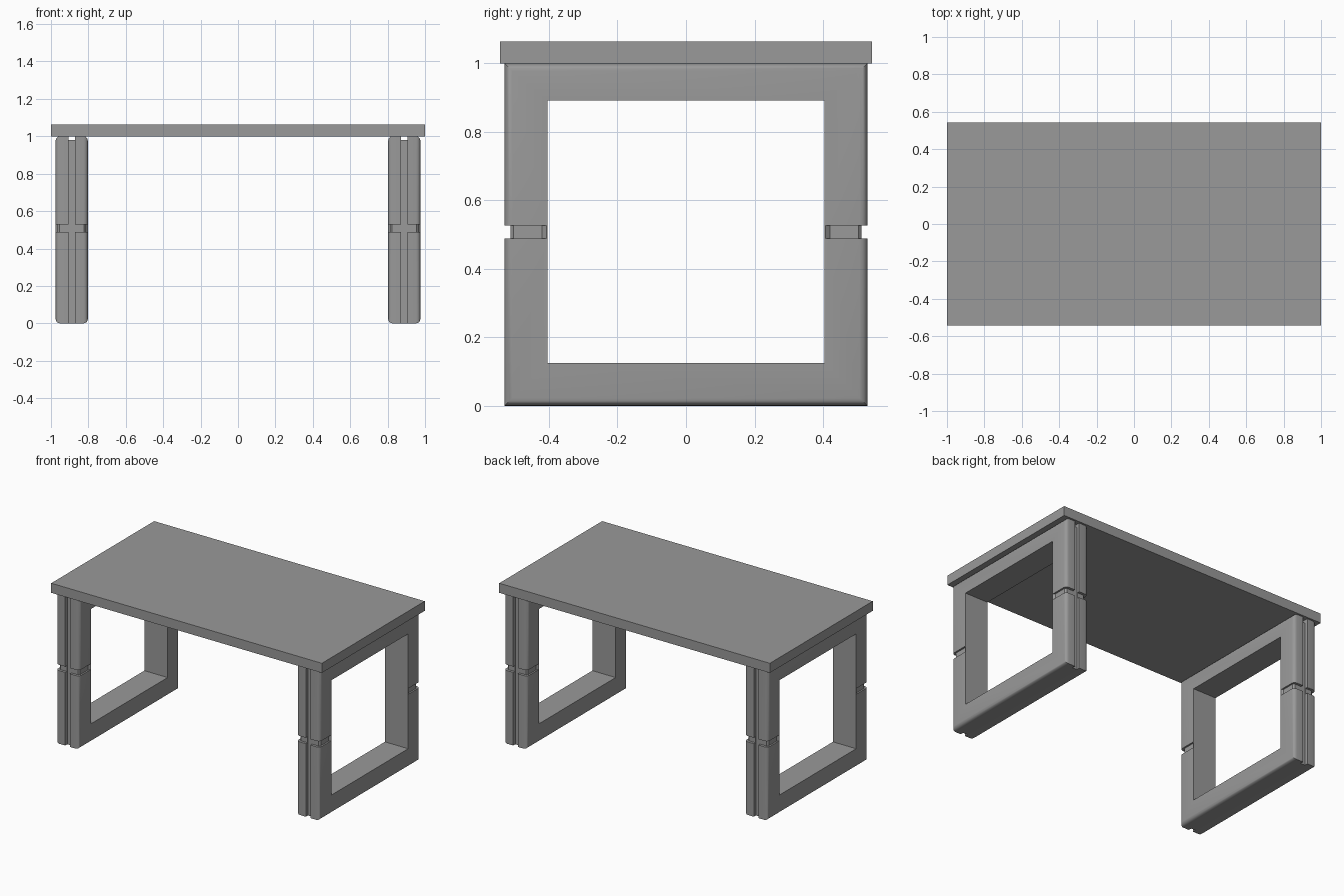
import bpy, bmesh, math
from mathutils import Matrix, Vector

if "Cube" in bpy.data.objects:
    bpy.data.objects.remove(bpy.data.objects["Cube"], do_unlink=True)

grey = bpy.data.materials.new("neutral grey")
colour = (0.32, 0.32, 0.32, 1)
grey.diffuse_color = colour
grey.use_nodes = True
grey.node_tree.nodes["Principled BSDF"].inputs["Base Color"].default_value = colour


def add_object(name, bm):
    bmesh.ops.recalc_face_normals(bm, faces=bm.faces)
    mesh = bpy.data.meshes.new(name)
    bm.to_mesh(mesh)
    bm.free()
    mesh.materials.append(grey)
    obj = bpy.data.objects.new(name, mesh)
    bpy.context.collection.objects.link(obj)
    return obj


def box_mesh(low, high):
    low, high = Vector(low), Vector(high)
    bm = bmesh.new()
    bmesh.ops.create_cube(bm, size=1)
    bmesh.ops.scale(bm, vec=high - low, verts=bm.verts)
    bmesh.ops.translate(bm, vec=(low + high) / 2, verts=bm.verts)
    return bm


def prism_mesh(outline, z0, z1):
    bm = bmesh.new()
    face = bm.faces.new([bm.verts.new((x, y, z0)) for x, y in outline])
    top = bmesh.ops.extrude_face_region(bm, geom=[face])["geom"]
    verts = [v for v in top if isinstance(v, bmesh.types.BMVert)]
    bmesh.ops.translate(bm, vec=(0, 0, z1 - z0), verts=verts)
    return bm


def cut(obj, cutter):
    """Subtract a cutter for good and throw it away."""
    cutter.hide_render = True
    mod = obj.modifiers.new("cut", 'BOOLEAN')
    mod.operation, mod.solver, mod.object = 'DIFFERENCE', 'EXACT', cutter
    bpy.context.view_layer.objects.active = obj
    bpy.ops.object.modifier_apply(modifier=mod.name)
    bpy.data.objects.remove(cutter, do_unlink=True)


# Table top
add_object("table_top", box_mesh((-1, -0.543, 1), (1, 0.543, 1.064)))

# Leg frame: a block with rounded rims on its two broad sides
half_w, half_d = 0.086, 0.53
bm = box_mesh((-half_w, -half_d, 0), (half_w, half_d, 1))
rims = [e for e in bm.edges if abs(e.verts[0].co.x - e.verts[1].co.x) < 0.01]
bmesh.ops.bevel(bm, geom=rims, offset=0.023, segments=4, profile=0.5, affect='EDGES')
frame = add_object("right_leg_frame", bm)

# Square opening
cut(frame, add_object("opening_cutter", box_mesh((-1, -0.404, 0.125), (1, 0.404, 0.892))))

# Narrow channel along the top and down both ends
slot = 0.017
cut(frame, add_object("top_slot_cutter", box_mesh((-slot, -1, 0.98), (slot, 1, 2))))
for s in (-1, 1):
    ends = sorted((s * 0.508, s))
    cut(frame, add_object("end_slot_cutter", box_mesh((-slot, ends[0], -1), (slot, ends[1], 2))))

# Groove wrapped around each upright at half height
half = [(0.065, 0.513), (0.075, 0.503), (0.075, 0.42), (0.09, 0.402), (0.2, 0.402), (0.2, 0.7)]
for s in (-1, 1):
    outline = [(x, s * y) for x, y in half] + [(-x, s * y) for x, y in reversed(half)]
    cut(frame, add_object("groove_cutter", prism_mesh(outline, 0.488, 0.527)))

# Smooth rims with crisp edges, then the second frame
bpy.ops.object.select_all(action='DESELECT')
frame.select_set(True)
bpy.context.view_layer.objects.active = frame
bpy.ops.object.shade_smooth_by_angle(angle=math.radians(35))
frame.location.x = -0.889
other = frame.copy()
other.data = frame.data.copy()
other.name = "left_leg_frame"
other.location.x = 0.889
bpy.context.collection.objects.link(other)
